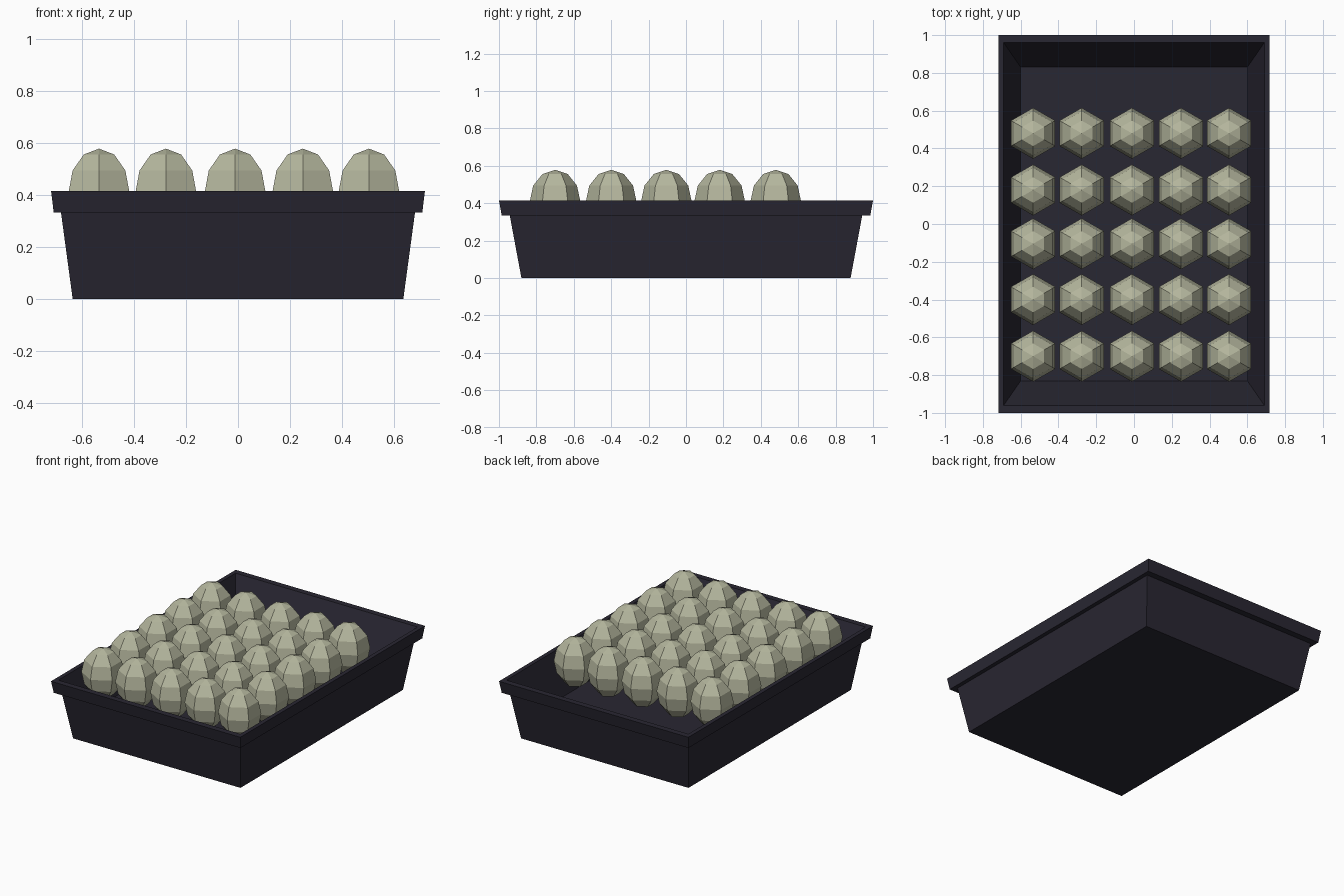
import bpy, bmesh, math
from mathutils import Matrix

if "Cube" in bpy.data.objects:
    bpy.data.objects.remove(bpy.data.objects["Cube"])


def material(name, color):
    m = bpy.data.materials.new(name)
    m.diffuse_color = (*color, 1)
    m.use_nodes = True
    m.node_tree.nodes["Principled BSDF"].inputs["Base Color"].default_value = m.diffuse_color
    return m


def finish(name, bm, mat):
    bmesh.ops.recalc_face_normals(bm, faces=bm.faces[:])
    mesh = bpy.data.meshes.new(name)
    bm.to_mesh(mesh)
    bm.free()
    mesh.materials.append(mat)
    obj = bpy.data.objects.new(name, mesh)
    bpy.context.collection.objects.link(obj)
    return obj


tray_mat = material("dark_plastic", (0.022, 0.02, 0.032))
egg_mat = material("pale_green", (0.46, 0.47, 0.34))

# Tray: rectangular sections (half x, half y, z) from the underside, over the rim, to the floor
sections = [
    (0.635, 0.88, 0.0), (0.68, 0.942, 0.333), (0.708, 0.985, 0.333),
    (0.718, 1.0, 0.415), (0.69, 0.96, 0.415), (0.60, 0.83, 0.14),
]
bm = bmesh.new()
rings = [[bm.verts.new((sx * x, sy * y, z))
          for sx, sy in ((-1, -1), (1, -1), (1, 1), (-1, 1))]
         for x, y, z in sections]
for a, b in zip(rings, rings[1:]):
    for i in range(4):
        j = (i + 1) % 4
        bm.faces.new((a[i], a[j], b[j], b[i]))
bm.faces.new(rings[0])
bm.faces.new(rings[-1])
finish("tray", bm, tray_mat)

# Eggs: low-poly six-sided ellipsoids with a corner facing the front
bm = bmesh.new()
bmesh.ops.create_uvsphere(bm, u_segments=6, v_segments=6, radius=1)
corner = max(bm.verts, key=lambda v: v.co.x ** 2 + v.co.y ** 2).co
turn = math.pi / 2 - math.atan2(corner.y, corner.x)
bm.transform(Matrix.Diagonal((0.135, 0.135, 0.168, 1)) @ Matrix.Rotation(turn, 4, 'Z'))
first = finish("egg", bm, egg_mat)

# Five by five layout
columns = [-0.534, -0.277, -0.011, 0.249, 0.503]
rows = [0.48, 0.18, -0.105, -0.40, -0.70]
spots = [(x, y, 0.41) for y in rows for x in columns]
first.location = spots[0]
for spot in spots[1:]:
    egg = bpy.data.objects.new("egg", first.data)
    egg.location = spot
    bpy.context.collection.objects.link(egg)
